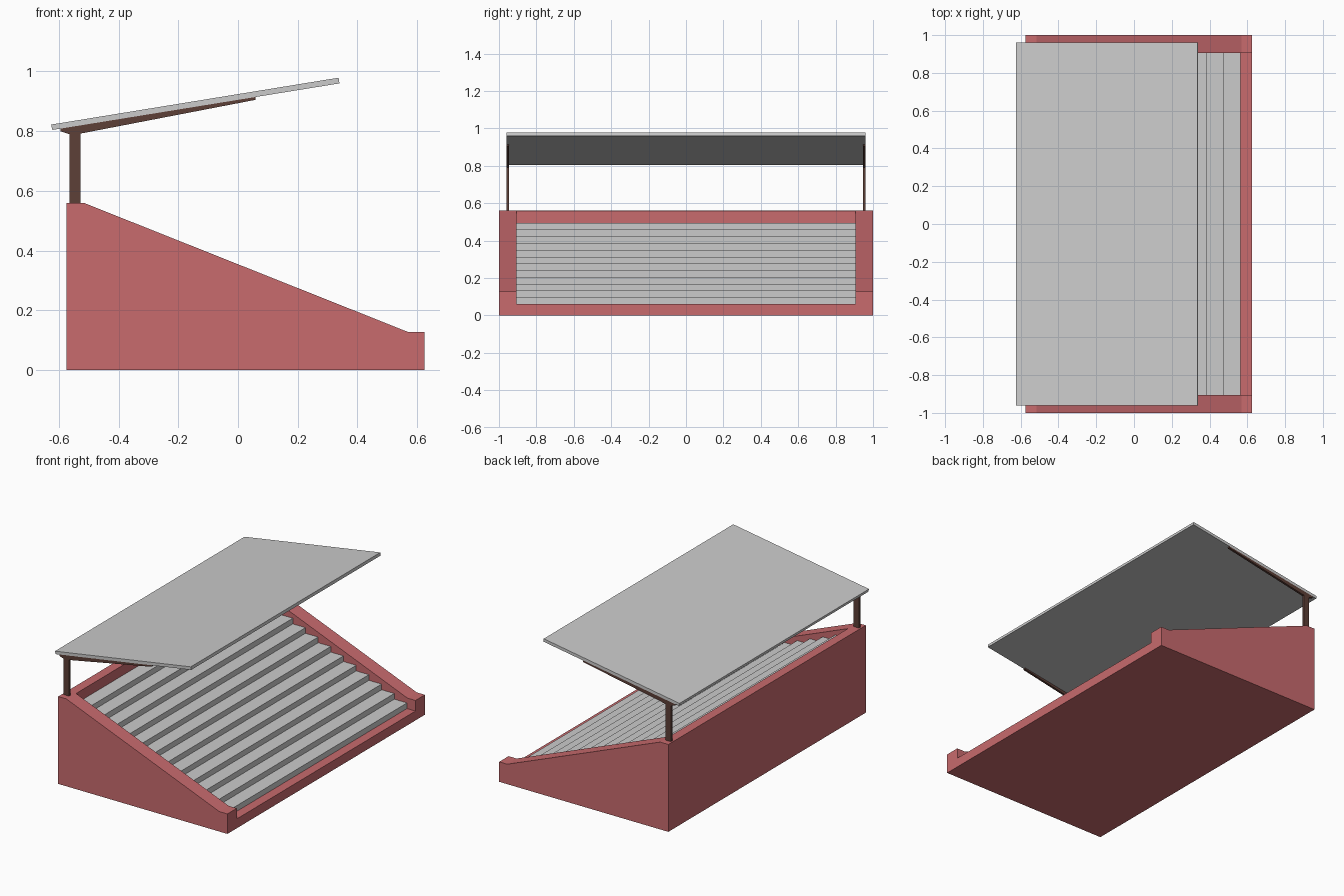
import bpy

if "Cube" in bpy.data.objects:
    bpy.data.objects.remove(bpy.data.objects["Cube"])


def material(name, color):
    m = bpy.data.materials.new(name)
    m.diffuse_color = (*color, 1)
    m.use_nodes = True
    m.node_tree.nodes["Principled BSDF"].inputs["Base Color"].default_value = m.diffuse_color
    return m


def extrude(name, profile, y0, y1, mat=None):
    """Solid prism: an x-z profile (counter-clockwise seen from -y) swept from y0 to y1."""
    n = len(profile)
    verts = [(x, y, z) for y in (y0, y1) for x, z in profile]
    faces = [list(range(n)), list(range(2 * n - 1, n - 1, -1))]
    faces += [[(i + 1) % n, i, n + i, n + (i + 1) % n] for i in range(n)]
    mesh = bpy.data.meshes.new(name)
    mesh.from_pydata(verts, [], faces)
    ob = bpy.data.objects.new(name, mesh)
    bpy.context.collection.objects.link(ob)
    if mat:
        mesh.materials.append(mat)
    return ob


red = material("red_wall", (0.58, 0.145, 0.155))
brown = material("brown_steel", (0.11, 0.05, 0.038))

BACK, FRONT, INNER_Y = -0.515, 0.565, 0.905
CURB, TOP, FLOOR = 0.06, 0.495, 0.03

# Stand shell with sloping side walls
shell = extrude("stand_shell", [(-0.575, 0), (0.625, 0), (0.625, 0.128), (0.568, 0.128),
                                (-0.517, 0.56), (-0.575, 0.56)], -1, 1, red)

# Pocket that leaves the side walls, back wall and low front curb
cutter = extrude("pocket_cutter", [(BACK, FLOOR), (FRONT, FLOOR), (FRONT, CURB),
                                   (0.8, CURB), (0.8, 0.8), (BACK, 0.8)],
                 -INNER_Y, INNER_Y, red)
cutter.hide_render = True
cut = shell.modifiers.new("pocket", 'BOOLEAN')
cut.operation = 'DIFFERENCE'
cut.solver = 'EXACT'
cut.object = cutter
bpy.context.view_layer.objects.active = shell
bpy.ops.object.modifier_apply(modifier=cut.name)
bpy.data.objects.remove(cutter)

# Twelve seating steps
STEPS = 12
run, rise = (FRONT - BACK) / STEPS, (TOP - CURB) / STEPS
profile = [(BACK, FLOOR), (FRONT, FLOOR)]
for i in range(STEPS):
    z = CURB + (i + 1) * rise
    profile += [(FRONT - i * run, z), (FRONT - (i + 1) * run, z)]
extrude("seating_steps", profile, -INNER_Y, INNER_Y)

# Tilted roof panel
extrude("roof", [(-0.622, 0.804), (0.34, 0.96), (0.337, 0.979), (-0.626, 0.822)],
        -0.96, 0.96)

# Posts and tapered roof brackets at both ends
for side, y in (("left", -0.953), ("right", 0.953)):
    y0, y1 = y - 0.007, y + 0.007
    extrude(side + "_post", [(-0.565, 0.56), (-0.527, 0.56), (-0.527, 0.8), (-0.565, 0.796)],
            y0, y1, brown)
    extrude(side + "_bracket", [(-0.595, 0.8), (-0.56, 0.788), (-0.527, 0.792),
                                (0.059, 0.905), (0.059, 0.915), (-0.595, 0.809)],
            y0, y1, brown)
